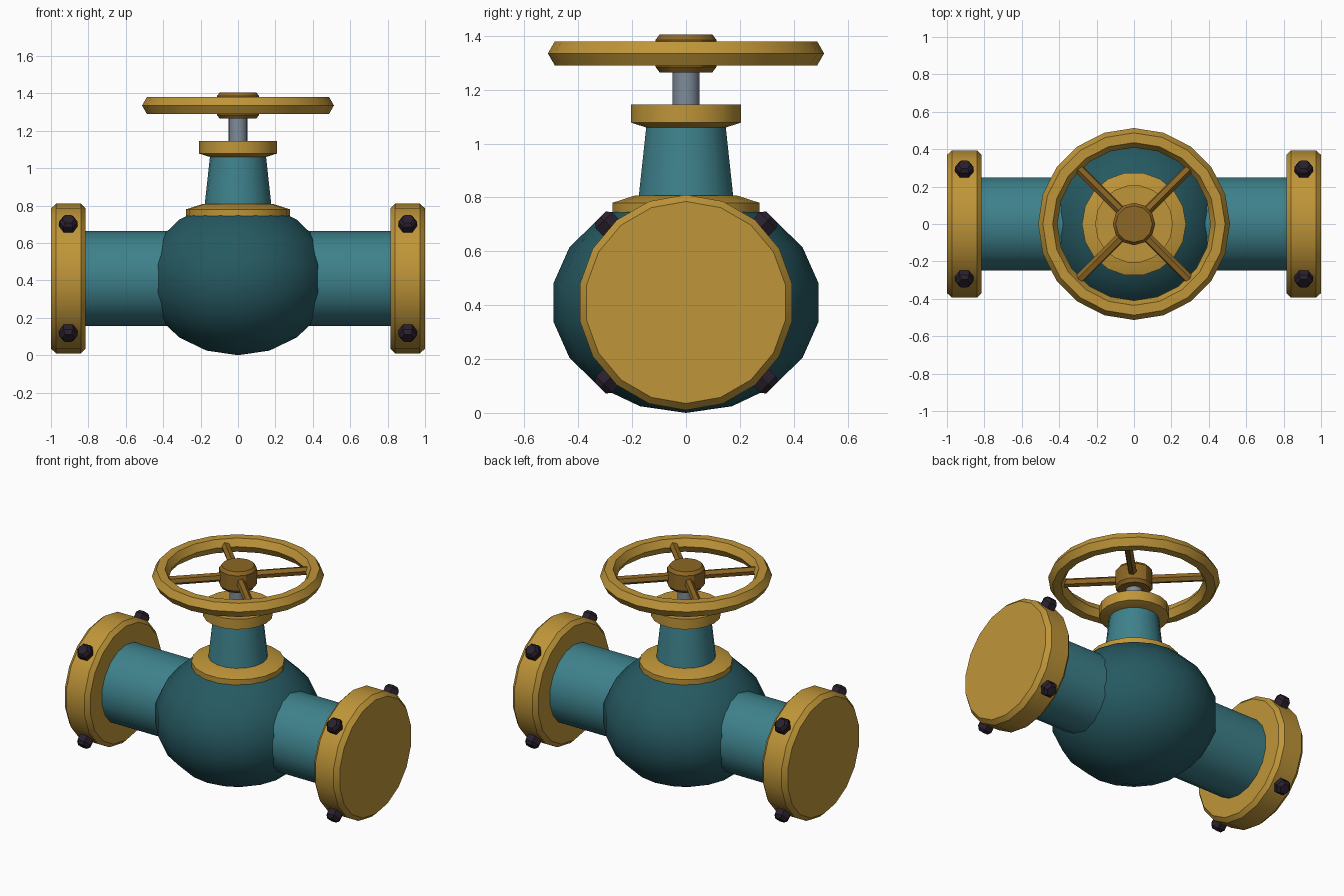
import bpy, bmesh, math
from mathutils import Vector, Matrix

if "Cube" in bpy.data.objects:
    bpy.data.objects.remove(bpy.data.objects["Cube"])

CZ = 0.41      # height of the pipe axis
SIDES = 18


def material(name, rgb):
    m = bpy.data.materials.new(name)
    m.diffuse_color = (*rgb, 1)
    m.use_nodes = True
    m.node_tree.nodes["Principled BSDF"].inputs["Base Color"].default_value = m.diffuse_color
    return m


TEAL = material("teal paint", (0.048, 0.22, 0.26))
DARK_TEAL = material("dark teal paint", (0.019, 0.10, 0.12))
GOLD = material("gold paint", (0.52, 0.30, 0.04))
BRONZE = material("dark bronze", (0.27, 0.135, 0.018))
STEEL = material("steel", (0.21, 0.26, 0.32))
BOLT = material("dark bolt", (0.022, 0.014, 0.026))


def finish(obj, name, mat):
    obj.name = name
    obj.data.materials.append(mat)
    bpy.ops.object.select_all(action='DESELECT')
    obj.select_set(True)
    bpy.context.view_layer.objects.active = obj
    bpy.ops.object.shade_smooth_by_angle(angle=math.radians(30))
    return obj


def lathe(name, mat, profile, axis=(0, 0, 1), origin=(0, 0, 0), sides=SIDES):
    """Capped solid of revolution from (radius, distance along axis) points."""
    turn = Vector((0, 0, 1)).rotation_difference(Vector(axis).normalized())
    mtx = Matrix.Translation(origin) @ turn.to_matrix().to_4x4()
    bm = bmesh.new()
    rings = []
    for r, h in profile:
        angles = [2 * math.pi * i / sides for i in range(sides)]
        rings.append([bm.verts.new(mtx @ Vector((r * math.cos(a), r * math.sin(a), h)))
                      for a in angles])
    for low, high in zip(rings, rings[1:]):
        for i in range(sides):
            j = (i + 1) % sides
            bm.faces.new((low[i], low[j], high[j], high[i]))
    bm.faces.new(rings[0][::-1])
    bm.faces.new(rings[-1])
    bmesh.ops.recalc_face_normals(bm, faces=bm.faces)
    mesh = bpy.data.meshes.new(name)
    bm.to_mesh(mesh)
    bm.free()
    obj = bpy.data.objects.new(name, mesh)
    bpy.context.collection.objects.link(obj)
    return finish(obj, name, mat)


# Flattened round valve body
bpy.ops.mesh.primitive_uv_sphere_add(segments=SIDES, ring_count=9, radius=0.5,
                                     location=(0, 0, CZ))
body = bpy.context.object
body.scale.z = CZ / 0.5
bpy.ops.object.transform_apply(location=False, rotation=False, scale=True)
finish(body, "valve_body", DARK_TEAL)

# Straight pipe, end flanges and radial bolts
lathe("pipe", TEAL, [(0.253, -0.9), (0.253, 0.9)], (1, 0, 0), (0, 0, CZ))
for sx, side in ((-1, "left"), (1, "right")):
    lathe(f"{side}_flange", GOLD,
          [(0.375, 0.815), (0.4, 0.84), (0.4, 0.972), (0.375, 1.0)],
          (sx, 0, 0), (0, 0, CZ))
    for sy in (-1, 1):
        for sz in (-1, 1):
            lathe(f"{side}_flange_bolt", BOLT,
                  [(0.033, 0.35), (0.05, 0.37), (0.05, 0.43), (0.033, 0.45)],
                  (0, sy, sz), (sx * 0.907, 0, CZ), 6)

# Bonnet: base ring, tapered neck, gland collar and stem
lathe("bonnet_ring", GOLD, [(0.26, 0.738), (0.278, 0.745), (0.278, 0.78), (0.19, 0.808)])
lathe("bonnet_neck", TEAL, [(0.183, 0.76), (0.149, 1.07)])
lathe("gland_collar", GOLD, [(0.15, 1.06), (0.208, 1.078), (0.208, 1.145)])
lathe("stem", STEEL, [(0.05, 1.1), (0.05, 1.3)])

# Handwheel: rim, hub and four diagonal spokes
WZ = 1.335
bpy.ops.mesh.primitive_torus_add(major_segments=20, minor_segments=6,
                                 major_radius=0.461, minor_radius=0.052,
                                 location=(0, 0, WZ))
finish(bpy.context.object, "wheel_rim", GOLD)
lathe("wheel_hub", BRONZE,
      [(0.098, 1.265), (0.113, 1.285), (0.113, 1.385), (0.098, 1.405)], sides=12)
for k in range(4):
    a = math.radians(45 + 90 * k)
    lathe("wheel_spoke", BRONZE, [(0.027, 0.06), (0.027, 0.44)],
          (math.cos(a), math.sin(a), 0), (0, 0, WZ), 6)
